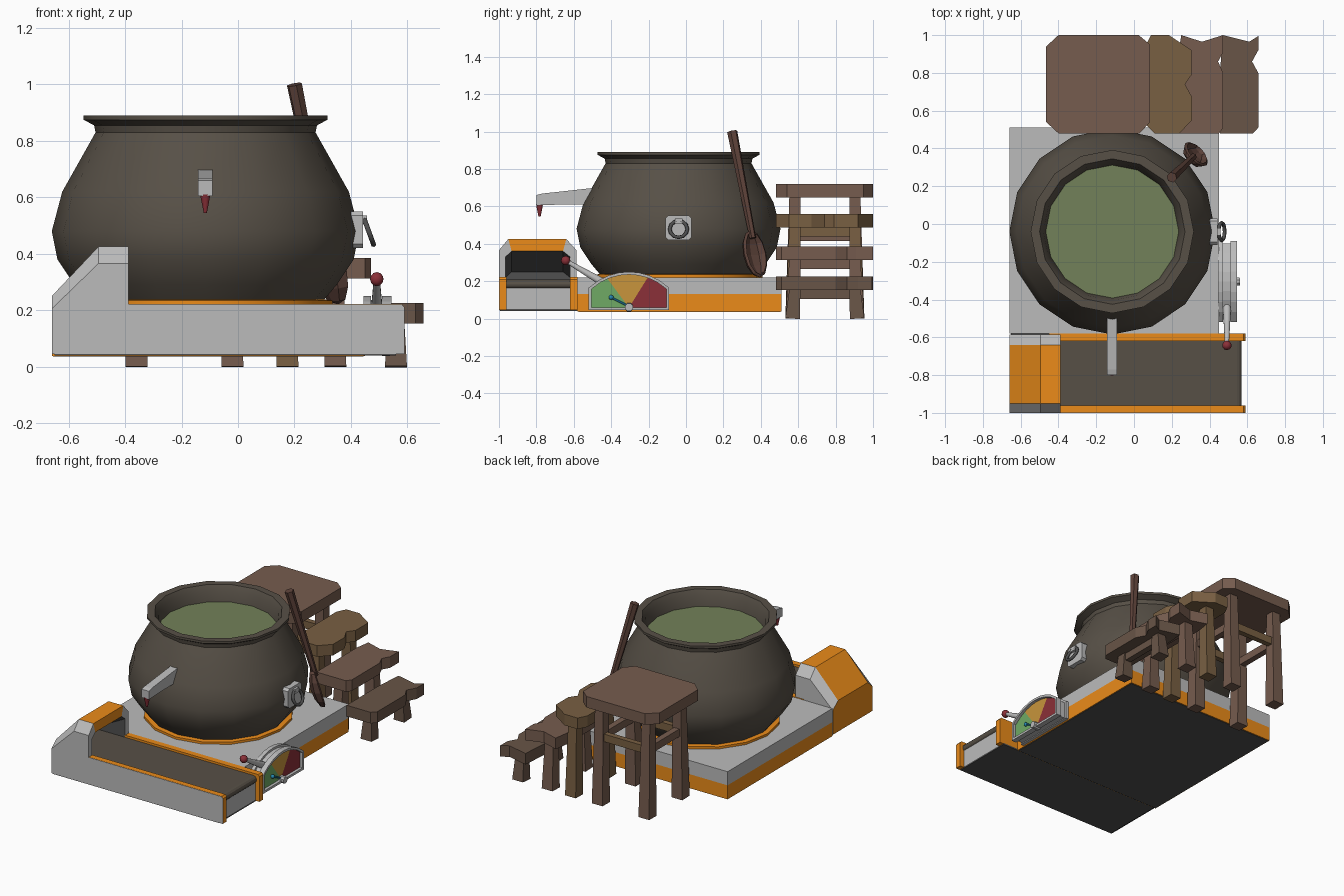
import bpy, bmesh
from math import sin, cos, pi, sqrt, radians
from mathutils import Vector, Matrix

if "Cube" in bpy.data.objects:
    bpy.data.objects.remove(bpy.data.objects["Cube"])


def mat(name, r, g, b):
    m = bpy.data.materials.new(name)
    m.diffuse_color = (r, g, b, 1)
    m.use_nodes = True
    m.node_tree.nodes["Principled BSDF"].inputs["Base Color"].default_value = m.diffuse_color
    return m


ORANGE = mat("orange", 0.83, 0.26, 0.01)
IRON = mat("iron", 0.095, 0.08, 0.062)
BROTH = mat("broth", 0.17, 0.22, 0.10)
WOOD = mat("wood", 0.18, 0.107, 0.077)
WOOD2 = mat("light_wood", 0.19, 0.115, 0.055)
WOOD3 = mat("dull_wood", 0.14, 0.09, 0.063)
SPOON = mat("spoon_wood", 0.11, 0.055, 0.042)
RED = mat("red", 0.26, 0.03, 0.04)
GREEN = mat("green", 0.16, 0.40, 0.13)
YELLOW = mat("yellow", 0.58, 0.30, 0.045)
BLUE = mat("blue", 0.02, 0.26, 0.46)
DARK = mat("dark_grey", 0.08, 0.08, 0.08)
GREY = mat("grey", 0.5, 0.5, 0.5)


def finish(name, bm, mats, smooth=None):
    bmesh.ops.recalc_face_normals(bm, faces=bm.faces)
    me = bpy.data.meshes.new(name)
    bm.to_mesh(me)
    bm.free()
    for m in (mats if isinstance(mats, list) else [mats]):
        if m:
            me.materials.append(m)
    ob = bpy.data.objects.new(name, me)
    bpy.context.collection.objects.link(ob)
    if smooth:
        bpy.ops.object.select_all(action='DESELECT')
        ob.select_set(True)
        bpy.context.view_layer.objects.active = ob
        bpy.ops.object.shade_smooth_by_angle(angle=radians(smooth))
    return ob


def loft(name, rings, mats, slot=lambda band, seg: 0, caps=(0, 0), smooth=None):
    """Join point rings; caps hold the material slot of each end (None = open)."""
    bm = bmesh.new()
    vs = [[bm.verts.new(p) for p in r] for r in rings]
    n = len(rings[0])
    for b in range(len(vs) - 1):
        for j in range(n):
            k = (j + 1) % n
            bm.faces.new((vs[b][j], vs[b][k], vs[b + 1][k], vs[b + 1][j])).material_index = slot(b, j)
    for ring, c in ((vs[0], caps[0]), (vs[-1], caps[1])):
        if c is not None:
            bm.faces.new(ring).material_index = c
    return finish(name, bm, mats, smooth)


def prism(name, axis, pts, lo, hi, m=None):
    place = {'x': lambda a, b, c: (c, a, b), 'y': lambda a, b, c: (a, c, b), 'z': lambda a, b, c: (a, b, c)}[axis]
    return loft(name, [[place(a, b, c) for a, b in pts] for c in (lo, hi)], m)


def box(name, x0, x1, y0, y1, z0, z1, m=None):
    return prism(name, 'z', [(x0, y0), (x1, y0), (x1, y1), (x0, y1)], z0, z1, m)


def rod(name, a, b, r1, r2, n=8, m=None, smooth=None):
    a, b = Vector(a), Vector(b)
    q = (b - a).to_track_quat('Z', 'Y')
    ang = [2 * pi * (i + 0.5) / n for i in range(n)]
    return loft(name, [[p + q @ Vector((r * cos(t), r * sin(t), 0)) for t in ang] for p, r in ((a, r1), (b, r2))],
                m, smooth=smooth)


def ball(name, c, r, m):
    bm = bmesh.new()
    bmesh.ops.create_uvsphere(bm, u_segments=10, v_segments=6, radius=r, matrix=Matrix.Translation(c))
    return finish(name, bm, m, 50)


CX, CY = -0.115, -0.04


def lathe(name, prof, mats, slot=lambda b, s: 0, caps=(0, 0), n=16, smooth=35):
    return loft(name, [[(CX + r * cos(2 * pi * i / n), CY + r * sin(2 * pi * i / n), z) for i in range(n)]
                       for r, z in prof], mats, slot, caps, smooth)


# base slab
box("base_underside", -0.655, 0.445, -0.575, 0.505, 0.035, 0.045, DARK)
box("base_orange_band", -0.66, 0.45, -0.58, 0.51, 0.038, 0.13, ORANGE)
box("base_top", -0.66, 0.45, -0.58, 0.51, 0.13, 0.22, GREY)
lathe("burner_ring", [(0.45, 0.215), (0.45, 0.235), (0.40, 0.24)], ORANGE)

# cauldron with broth
prof = [(0.41, 0.225), (0.465, 0.29), (0.525, 0.38), (0.545, 0.48), (0.508, 0.62), (0.39, 0.83), (0.395, 0.855),
        (0.432, 0.875), (0.432, 0.89), (0.385, 0.89), (0.365, 0.855), (0.352, 0.79)]
lathe("cauldron", prof, [IRON, BROTH], caps=(0, 1))

# spout and drip
prism("spout", 'x', [(-0.80, 0.605), (-0.80, 0.66), (-0.77, 0.668), (-0.48, 0.70), (-0.48, 0.61), (-0.66, 0.61)],
      -0.142, -0.09, GREY)
rod("drip_nozzle", (-0.116, -0.783, 0.545), (-0.116, -0.783, 0.61), 0.006, 0.02, 8, RED, 50)

# side handle
prism("handle_plate", 'x', [(-0.11, 0.435), (-0.095, 0.42), (0.015, 0.42), (0.03, 0.435), (0.03, 0.535),
                            (0.015, 0.55), (-0.095, 0.55), (-0.11, 0.535)], 0.39, 0.443, GREY)
box("handle_lug", 0.44, 0.458, -0.06, -0.02, 0.505, 0.535, GREY)
bpy.ops.mesh.primitive_torus_add(major_segments=12, minor_segments=6, major_radius=0.047, minor_radius=0.01,
                                 location=(0.464, -0.04, 0.478), rotation=(0, radians(70), 0))
bpy.context.object.name = "handle_ring"
bpy.context.object.data.materials.append(DARK)
bpy.ops.object.shade_smooth_by_angle(angle=radians(65))

# conveyor bed, belt and rails
box("conveyor_underside", -0.65, 0.56, -0.995, -0.58, 0.04, 0.05, DARK)
box("conveyor_bed", -0.45, 0.56, -0.965, -0.615, 0.045, 0.175, GREY)
end = [(0.545 + 0.025 * cos(t * pi / 6), 0.183 + 0.025 * sin(t * pi / 6)) for t in range(-3, 4)]
prism("belt", 'y', [(-0.58, 0.158)] + end + [(-0.58, 0.208)], -0.962, -0.618, IRON)
side = [(-0.45, 0.045), (0.59, 0.045), (0.59, 0.21), (0.58, 0.222), (-0.45, 0.222)]
prism("outer_rail", 'y', side, -0.997, -0.96, ORANGE)
prism("inner_rail", 'y', side, -0.62, -0.58, ORANGE)
prism("front_panel", 'y', [(x, z - 0.001) for x, z in side], -1.0, -0.997, GREY)


# conveyor hood with recessed opening
def arch(x, zc, zt, s=0.0, zb=0.045):
    return [(x, -1 + s, zb), (x, -1 + s, zc), (x, -0.95 + s / 2, zt), (x, -0.64 - s / 2, zt),
            (x, -0.585 - s, zc), (x, -0.585 - s, zb)]


def hood_slot(band, seg):
    if band >= 3:
        return 2
    return 1 if seg == 2 else (2 if seg == 5 else 0)


loft("conveyor_hood", [arch(-0.66, 0.205, 0.25), arch(-0.495, 0.365, 0.425), arch(-0.388, 0.365, 0.425),
                       arch(-0.388, 0.33, 0.36, 0.035, 0.17), arch(-0.6, 0.22, 0.25, 0.035, 0.17)],
     [GREY, ORANGE, DARK], hood_slot, (1, 2))

# gauge
GY = -0.305


def arc(s, y0, y1, n=8):
    ys = [y0 + (y1 - y0) * i / n for i in range(n + 1)]
    return [(GY + y, -0.064 + sqrt((0.314 - s) ** 2 - y * y)) for y in ys]


def dome(s, zb):
    w = 0.215 - s
    return [(GY - w, zb)] + arc(s, -w, w) + [(GY + w, zb)]


prism("gauge_back", 'x', dome(0, 0.045), 0.445, 0.472, GREY)
prism("gauge_core", 'x', dome(0.014, 0.05), 0.472, 0.515, GREY)
prism("gauge_rim", 'x', dome(0, 0.045) + dome(0.015, 0.045)[::-1], 0.51, 0.545, GREY)
box("gauge_sill", 0.51, 0.545, GY - 0.2, GY + 0.2, 0.045, 0.06, GREY)
hub = (GY, 0.058)
for nm, y0, y1, m, corner in (("low", -0.2, -0.115, GREEN, -0.2), ("mid", -0.115, 0.1, YELLOW, None),
                              ("high", 0.1, 0.2, RED, 0.2)):
    pts = arc(0.014, y0, y1, 4)
    if corner:
        pts.insert(0 if corner < 0 else len(pts), (GY + corner, 0.058))
    prism("gauge_zone_" + nm, 'x', [hub] + pts, 0.514, 0.526, m)
rod("gauge_needle", (0.533, GY, 0.065), (0.533, -0.40, 0.113), 0.006, 0.005, 6, BLUE)
ball("needle_tip", (0.533, -0.40, 0.113), 0.013, BLUE)
rod("gauge_hub", (0.51, GY, 0.06), (0.56, GY, 0.06), 0.025, 0.022, 8, GREY)

# lever
rod("lever_arm", (0.492, -0.43, 0.185), (0.492, -0.63, 0.302), 0.024, 0.012, 8, GREY, 50)
ball("lever_knob", (0.492, -0.643, 0.31), 0.025, RED)

# leaning spoon
top, neck = Vector((0.2, 0.247, 1.0)), Vector((0.315, 0.357, 0.43))
d = (top - neck).normalized()
n = Vector((0.72, 0.69, 0))
n = (n - d * n.dot(d)).normalized()
rod("spoon_handle", neck, top, 0.018, 0.028, 6, SPOON)
bm = bmesh.new()
bmesh.ops.create_uvsphere(bm, u_segments=8, v_segments=6, radius=1)
bmesh.ops.delete(bm, geom=[v for v in bm.verts if v.co.y > 0.01], context='VERTS')
c = neck - d * 0.085
rot = Matrix((n.cross(d), n, d)).transposed().to_4x4()
bmesh.ops.transform(bm, matrix=Matrix.Translation(c) @ rot @ Matrix.Diagonal((0.075, 0.045, 0.125, 1)), verts=bm.verts)
bowl = finish("spoon_bowl", bm, SPOON)
sol = bowl.modifiers.new("thickness", 'SOLIDIFY')
sol.thickness, sol.offset = 0.016, 0

# stool seats: tall stool then three stepped planks
outlines = [
    ("tall_stool", 0.72, WOOD, [(-0.465, 0.54), (-0.40, 0.48), (0.03, 0.48), (0.085, 0.54), (0.085, 0.95),
                                (0.025, 1.0), (-0.40, 1.0), (-0.465, 0.94)]),
    ("upper_step", 0.56, WOOD2, [(0.06, 0.53), (0.11, 0.48), (0.24, 0.48), (0.308, 0.55), (0.308, 0.67),
                                 (0.27, 0.74), (0.305, 0.79), (0.305, 0.92), (0.185, 1.0), (0.09, 1.0), (0.06, 0.94)]),
    ("middle_step", 0.385, WOOD, [(0.235, 0.48), (0.45, 0.48), (0.472, 0.51), (0.472, 0.80), (0.445, 0.86),
                                  (0.472, 0.91), (0.472, 1.0), (0.36, 0.965), (0.25, 1.0), (0.235, 0.9)]),
    ("lower_step", 0.225, WOOD3, [(0.455, 0.48), (0.63, 0.48), (0.658, 0.51), (0.658, 0.80), (0.625, 0.86),
                                  (0.658, 0.92), (0.658, 0.995), (0.61, 0.965), (0.47, 1.0), (0.455, 0.8)])]
legs = {"tall_stool": (-0.36, -0.02), "upper_step": (0.175,), "middle_step": (0.345,), "lower_step": (0.56,)}
for nm, z, m, pts in outlines:
    prism(nm + "_seat", 'z', pts, z - 0.073, z, m)
    zs = 0.44 if nm == "tall_stool" else z - 0.095
    for x in legs[nm]:
        for y, s in ((0.57, 1), (0.915, -1)):
            rod(nm + "_leg", (x, y, 0), (x, y + 0.012 * s, z - 0.07), 0.055, 0.042, 4, m)
        box(nm + "_stretcher", x - 0.02, x + 0.02, 0.57, 0.915, zs - 0.025, zs + 0.025, m)
for y in (0.575, 0.91):
    box("tall_stool_crossbar", -0.36, -0.02, y - 0.018, y + 0.018, 0.415, 0.465, WOOD2)
